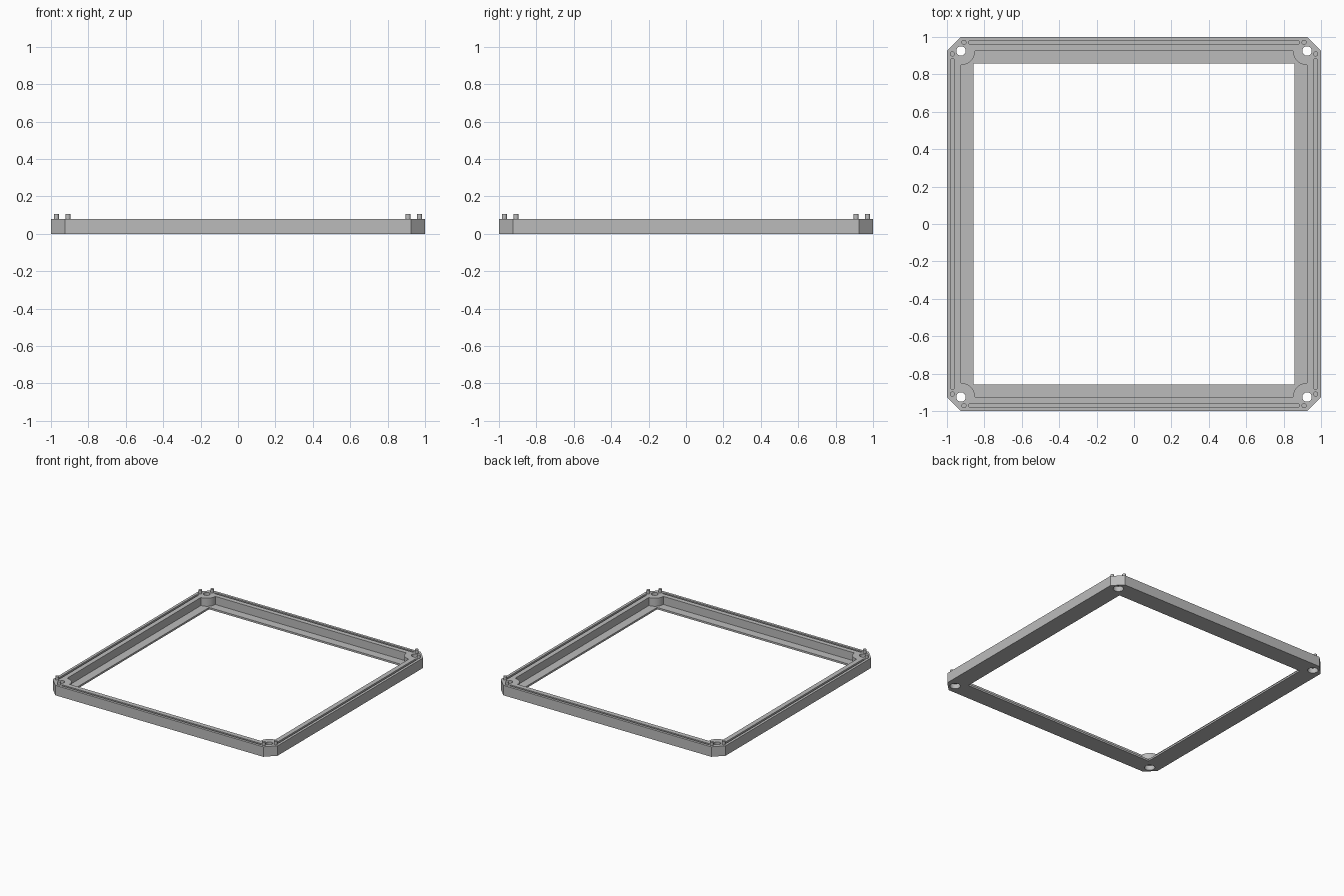
import bpy, bmesh, math

if "Cube" in bpy.data.objects:
    bpy.data.objects.remove(bpy.data.objects["Cube"], do_unlink=True)

HEIGHT, FLANGE = 0.08, 0.015     # frame height, inner flange thickness
HOLE, BOSS = 0.925, 0.075        # screw hole centre, boss radius
OPENING = 0.857                  # half width of the central opening
PIN_IN, PIN_OUT = 0.909, 0.971   # pin centre along and across each side

grey = bpy.data.materials.new("mid grey")
grey.use_nodes = True
grey.diffuse_color = (0.5, 0.5, 0.5, 1)
grey.node_tree.nodes["Principled BSDF"].inputs["Base Color"].default_value = (0.5, 0.5, 0.5, 1)


def arc(cx, cy, r, start, end, steps):
    return [(cx + r * math.cos(math.radians(start + (end - start) * i / steps)),
             cy + r * math.sin(math.radians(start + (end - start) * i / steps)))
            for i in range(steps + 1)]


def circle(cx, cy, r, steps=32):
    return arc(cx, cy, r, 0, 360, steps)[:-1]


def four_turns(points):
    """Repeat a counter-clockwise corner outline around the centre."""
    out = []
    for _ in range(4):
        out += points
        points = [(-y, x) for x, y in points]
    return out


def prism(name, outline, z0, z1):
    bm = bmesh.new()
    face = bm.faces.new([bm.verts.new((x, y, z0)) for x, y in outline])
    ext = bmesh.ops.extrude_face_region(bm, geom=[face])
    for v in ext["geom"]:
        if isinstance(v, bmesh.types.BMVert):
            v.co.z = z1
    bmesh.ops.recalc_face_normals(bm, faces=bm.faces)
    mesh = bpy.data.meshes.new(name)
    bm.to_mesh(mesh)
    bm.free()
    mesh.materials.append(grey)
    ob = bpy.data.objects.new(name, mesh)
    bpy.context.collection.objects.link(ob)
    return ob


def activate(ob):
    bpy.ops.object.select_all(action='DESELECT')
    ob.select_set(True)
    bpy.context.view_layer.objects.active = ob


def cut(target, outline, z0, z1):
    cutter = prism("cutter", outline, z0, z1)
    cutter.hide_render = True
    mod = target.modifiers.new("cut", 'BOOLEAN')
    mod.operation, mod.solver, mod.object = 'DIFFERENCE', 'EXACT', cutter
    activate(target)
    bpy.ops.object.modifier_apply(modifier=mod.name)
    bpy.data.objects.remove(cutter, do_unlink=True)


# Frame body with chamfered corners
frame = prism("frame", four_turns([(1, HOLE), (HOLE, 1)]), 0, HEIGHT)

# Pocket above the flange, leaving a round boss in each corner
cut(frame, four_turns(arc(HOLE, HOLE, BOSS, 270, 180, 12)), FLANGE, 0.2)

# Central opening through the flange
cut(frame, four_turns([(OPENING, OPENING)]), -0.1, 0.2)

# Counterbored screw holes
for sx in (-1, 1):
    for sy in (-1, 1):
        cut(frame, circle(sx * HOLE, sy * HOLE, 0.025), -0.1, 0.2)
        cut(frame, circle(sx * HOLE, sy * HOLE, 0.038), -0.1, 0.04)

# Seal groove with round ends along each side
groove = (arc(PIN_OUT, 0.878, 0.008, 0, 180, 8)
          + arc(PIN_OUT, -0.878, 0.008, 180, 360, 8))
for _ in range(4):
    cut(frame, groove, HEIGHT - 0.02, 0.2)
    groove = [(-y, x) for x, y in groove]

activate(frame)
bpy.ops.object.shade_smooth_by_angle(angle=math.radians(30))

# Locating pins, two at each corner
for sx, side in ((-1, "right"), (1, "left")):
    for sy, end in ((-1, "front"), (1, "back")):
        for x, y, kind in ((PIN_IN, PIN_OUT, "end"), (PIN_OUT, PIN_IN, "side")):
            pin = prism(f"{end}_{side}_{kind}_pin",
                        circle(sx * x, sy * y, 0.0135, 24), HEIGHT - 0.01, 0.107)
            activate(pin)
            bpy.ops.object.shade_smooth_by_angle(angle=math.radians(30))
